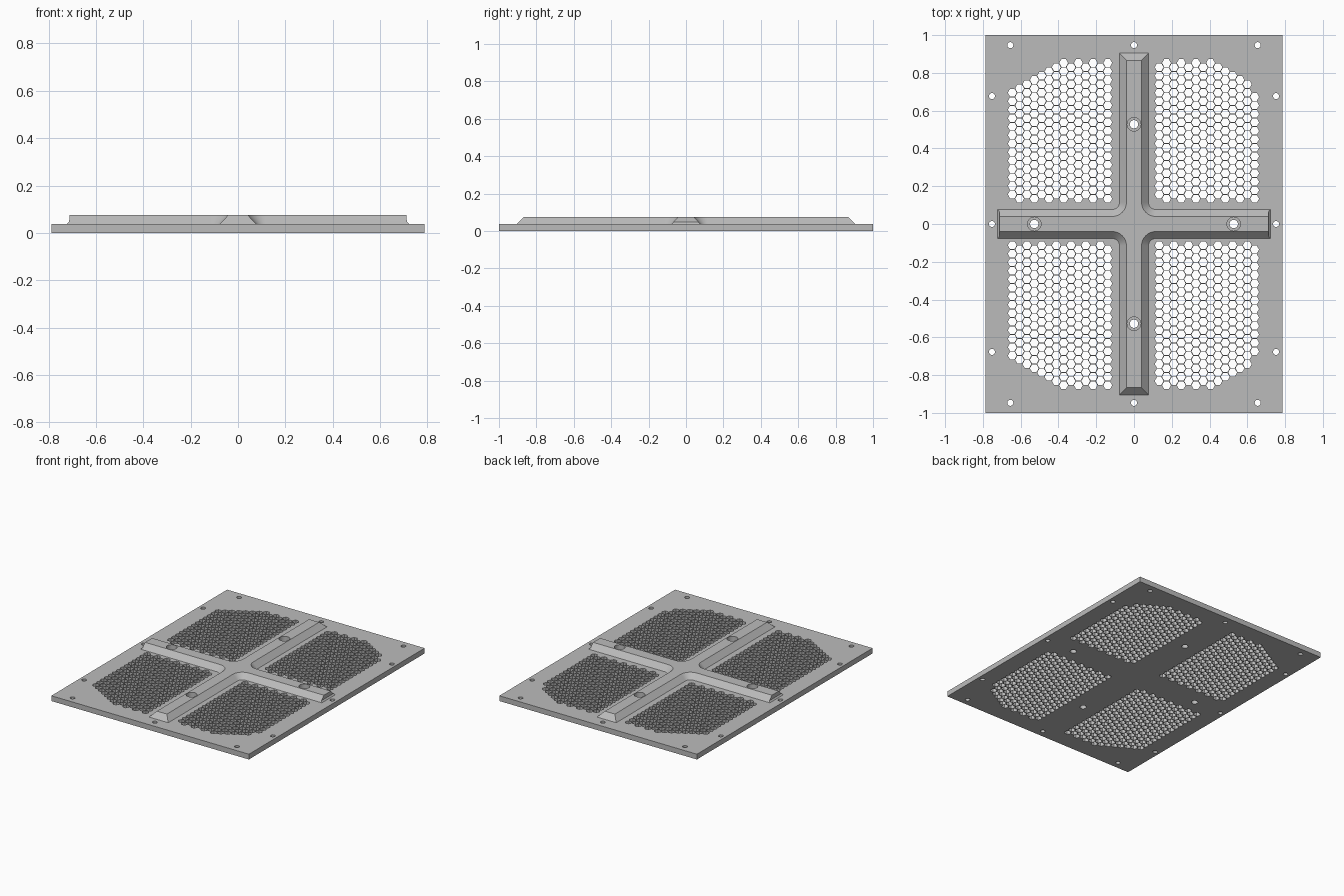
import bpy, bmesh, math

if "Cube" in bpy.data.objects:
    bpy.data.objects.remove(bpy.data.objects["Cube"])

HALF_X, HALF_Y, PLATE_Z, RIB_Z = 0.787, 1.0, 0.038, 0.076

grey = bpy.data.materials.new("plain grey")
grey.use_nodes = True
COLOUR = (0.5, 0.5, 0.5, 1)
grey.diffuse_color = COLOUR
grey.node_tree.nodes["Principled BSDF"].inputs["Base Color"].default_value = COLOUR


def make_object(name, bm):
    bmesh.ops.recalc_face_normals(bm, faces=bm.faces)
    mesh = bpy.data.meshes.new(name)
    bm.to_mesh(mesh)
    bm.free()
    mesh.materials.append(grey)
    obj = bpy.data.objects.new(name, mesh)
    bpy.context.collection.objects.link(obj)
    return obj


def loft(bm, levels):
    """Closed solid through rings of (x, y) points, given as (z, ring)."""
    rings = [[bm.verts.new((x, y, z)) for x, y in ring] for z, ring in levels]
    n = len(rings[0])
    for low, high in zip(rings, rings[1:]):
        for i in range(n):
            j = (i + 1) % n
            bm.faces.new((low[i], low[j], high[j], high[i]))
    bm.faces.new(rings[0][::-1])
    bm.faces.new(rings[-1])


def prism(bm, x, y, radius, sides, z0=-0.05, z1=0.15):
    ring = [(x + radius * math.cos(math.tau * k / sides),
             y + radius * math.sin(math.tau * k / sides)) for k in range(sides)]
    loft(bm, [(z0, ring), (z1, ring)])


def cut(obj, cutter_bm):
    cutter = make_object(obj.name + "_cutter", cutter_bm)
    cutter.hide_render = True
    mod = obj.modifiers.new("holes", "BOOLEAN")
    mod.operation, mod.solver, mod.object = "DIFFERENCE", "MANIFOLD", cutter
    bpy.context.view_layer.objects.active = obj
    bpy.ops.object.modifier_apply(modifier=mod.name)
    bpy.data.objects.remove(cutter)


def smooth(obj):
    bpy.ops.object.select_all(action="DESELECT")
    obj.select_set(True)
    bpy.context.view_layer.objects.active = obj
    bpy.ops.object.shade_smooth_by_angle(angle=math.radians(25))


rib_holes = [(0.528, 0), (-0.528, 0), (0, 0.528), (0, -0.528)]

# Flat base plate
bm = bmesh.new()
corners = [(-HALF_X, -HALF_Y), (HALF_X, -HALF_Y), (HALF_X, HALF_Y), (-HALF_X, HALF_Y)]
loft(bm, [(0, corners), (PLATE_Z, corners)])
plate = make_object("base_plate", bm)

# Honeycomb vents: one staggered grid, trimmed by the cross and a round outline
bm = bmesh.new()
PITCH = 0.0449
STEP = PITCH * math.sqrt(3) / 2
for col in range(-13, 21):
    x = -0.139 + col * STEP
    for row in range(-39, 18):
        y = 0.134 + (row - (col % 2) / 2) * PITCH
        clear_of_cross = abs(x) > 0.112 and abs(y) > 0.1125
        inside = abs(x) < 0.66 and abs(y) < 0.87 and math.hypot(x, y) < 0.9545
        if clear_of_cross and inside:
            prism(bm, x, y, 0.0235, 6)

# Screw holes round the rim and under the ribs
for sy in (-1, 1):
    for x in (-0.655, 0, 0.655):
        prism(bm, x, sy * 0.947, 0.016, 24)
for sx in (-1, 1):
    for y in (-0.677, 0, 0.677):
        prism(bm, sx * 0.752, y, 0.016, 24)
for x, y in rib_holes:
    prism(bm, x, y, 0.022, 32)
cut(plate, bm)
smooth(plate)


# Raised cross rib with sloping sides and rounded inner corners
def cross_outline(w, end_x, end_y, centre=0.115, steps=8):
    r = centre - w
    quarter = [(end_x, w)]
    for k in range(steps + 1):
        a = math.radians(270 - 90 * k / steps)
        quarter.append((centre + r * math.cos(a), centre + r * math.sin(a)))
    quarter.append((w, end_y))
    ring = []
    for sx, sy in ((1, 1), (-1, 1), (-1, -1), (1, -1)):
        pts = [(sx * x, sy * y) for x, y in quarter]
        ring += pts if sx * sy > 0 else pts[::-1]
    return ring


bm = bmesh.new()
loft(bm, [(PLATE_Z, cross_outline(0.077, 0.722, 0.904)),
          (PLATE_Z + 0.01, cross_outline(0.067, 0.713, 0.894)),
          (RIB_Z, cross_outline(0.04, 0.712, 0.866))])
rib = make_object("cross_rib", bm)

# Wide recesses for screw heads in the rib
bm = bmesh.new()
for x, y in rib_holes:
    prism(bm, x, y, 0.036, 32)
cut(rib, bm)
smooth(rib)
